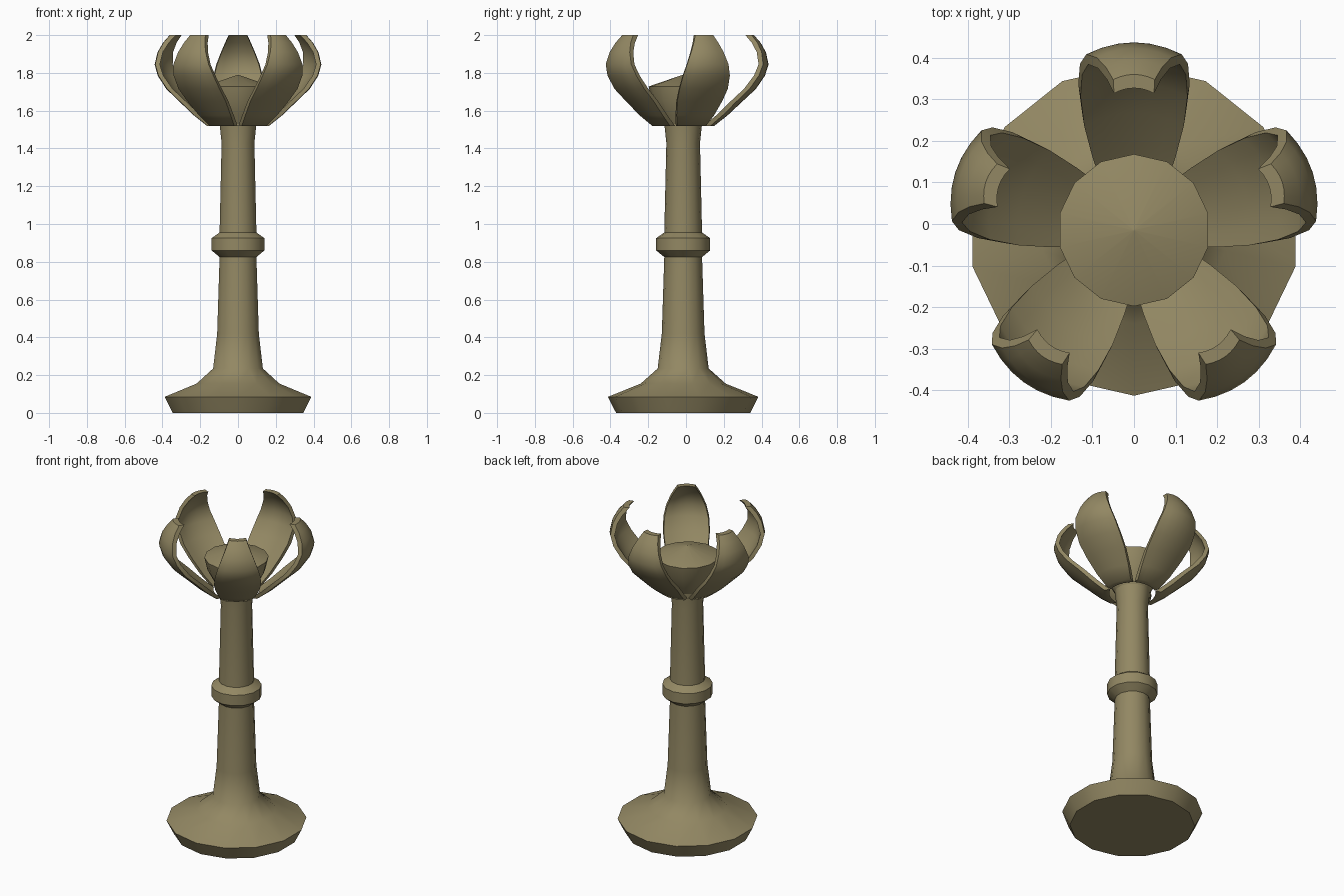
import bpy, bmesh, math
from mathutils import Matrix, Vector

if "Cube" in bpy.data.objects:
    bpy.data.objects.remove(bpy.data.objects["Cube"])

AXIS_Y = -0.015
SIDES = 14

bronze = bpy.data.materials.new("olive_bronze")
bronze.use_nodes = True
colour = (0.29, 0.245, 0.125, 1)
bronze.diffuse_color = colour
bronze.node_tree.nodes["Principled BSDF"].inputs["Base Color"].default_value = colour


def skin(bm, rings):
    """Join closed rings of points into a capped solid."""
    loops = [[bm.verts.new(p) for p in ring] for ring in rings]
    n = len(loops[0])
    for a, b in zip(loops, loops[1:]):
        for i in range(n):
            j = (i + 1) % n
            bm.faces.new((a[i], a[j], b[j], b[i]))
    bm.faces.new(loops[0][::-1])
    bm.faces.new(loops[-1])


def finish(name, bm, angle):
    bmesh.ops.recalc_face_normals(bm, faces=bm.faces)
    mesh = bpy.data.meshes.new(name)
    bm.to_mesh(mesh)
    bm.free()
    obj = bpy.data.objects.new(name, mesh)
    bpy.context.collection.objects.link(obj)
    mesh.materials.append(bronze)
    bpy.ops.object.select_all(action='DESELECT')
    obj.select_set(True)
    bpy.context.view_layer.objects.active = obj
    bpy.ops.object.shade_smooth_by_angle(angle=math.radians(angle))
    return obj


def lathe(name, profile, angle):
    bm = bmesh.new()
    turn = [math.tau * i / SIDES - math.pi / 2 for i in range(SIDES)]
    skin(bm, [[(r * math.cos(a), r * math.sin(a) + AXIS_Y, z) for a in turn]
              for r, z in profile])
    return finish(name, bm, angle)


# Flared foot, tapering column and collar
lathe("base_and_stem", [
    (0.355, 0), (0.368, 0.025), (0.398, 0.085), (0.225, 0.155), (0.135, 0.235),
    (0.113, 0.42), (0.1, 0.825), (0.143, 0.86), (0.143, 0.925), (0.1, 0.955),
    (0.089, 1.43), (0.1, 1.53)], 50)

# Bud with a shallow pointed cap
lathe("flower_bud", [
    (0.095, 1.52), (0.125, 1.575), (0.165, 1.65), (0.183, 1.728), (0.002, 1.79)], 50)

# Petal stations: outer radius, height, half width, radial thickness
STATIONS = [
    (0.165, 1.52, 0.08, 0.035), (0.235, 1.575, 0.104, 0.034),
    (0.315, 1.65, 0.125, 0.032), (0.385, 1.715, 0.134, 0.03),
    (0.433, 1.785, 0.13, 0.026), (0.452, 1.845, 0.115, 0.024),
    (0.438, 1.91, 0.09, 0.026), (0.41, 1.96, 0.068, 0.03),
    (0.375, 2.0, 0.05, 0.033)]
ACROSS = [-1, -0.67, -0.33, 0, 0.33, 0.67, 1]


def petal(index):
    rings = []
    for r, z, half, thick in STATIONS:
        sag = 0.25 * half
        outer = [(r - sag * u * u, half * u, z) for u in ACROSS]
        inner = [(x - thick, y * 0.96, z) for x, y, z in reversed(outer)]
        rings.append(outer + inner)
    bm = bmesh.new()
    skin(bm, rings)
    spin = Matrix.Rotation(math.radians(90 + 72 * index), 4, 'Z')
    bm.transform(Matrix.Translation(Vector((0, AXIS_Y, 0))) @ spin)
    finish(f"petal_{index + 1}", bm, 45)


for k in range(5):
    petal(k)
